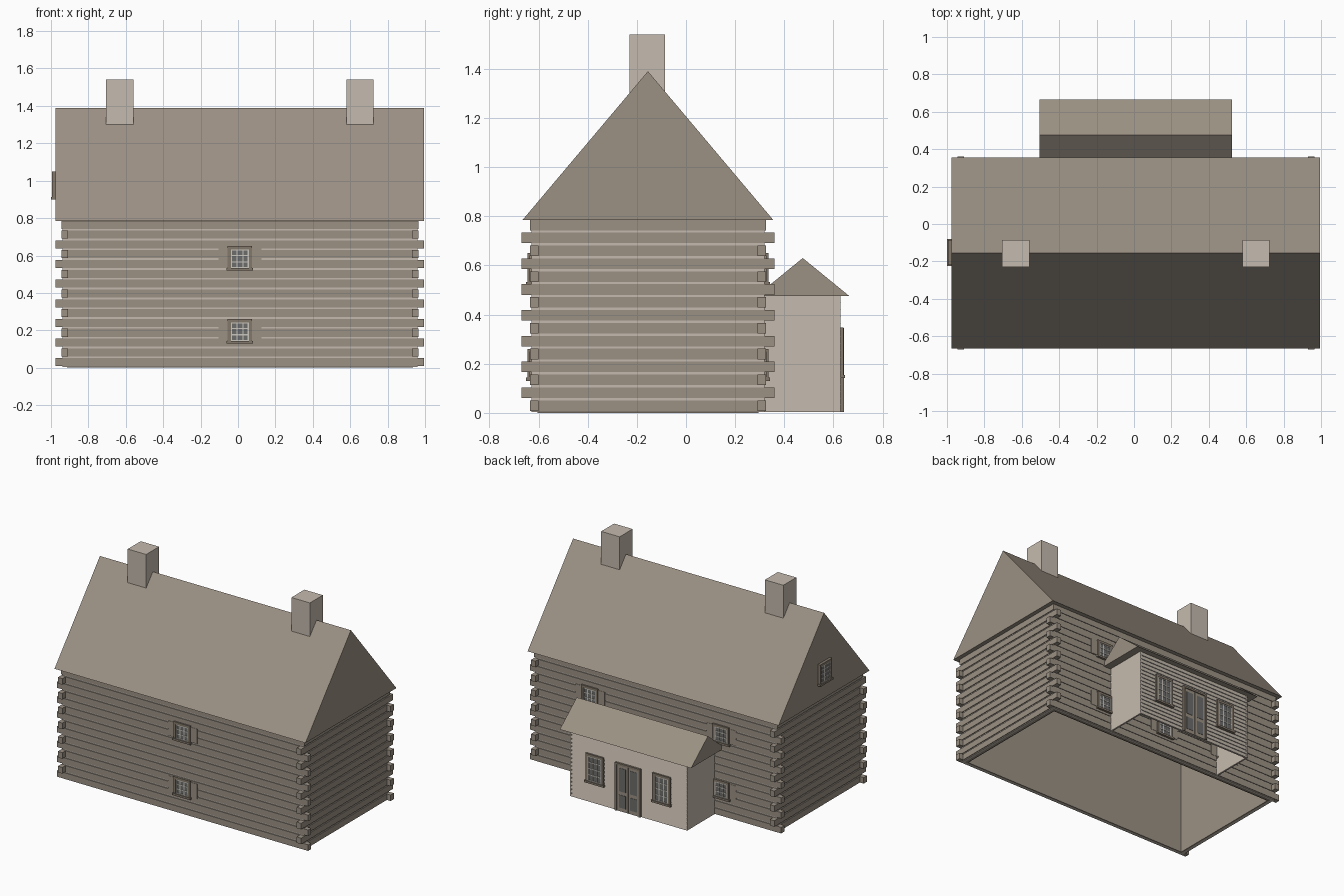
import bpy, bmesh
from math import pi
from itertools import product

cube = bpy.data.objects.get("Cube")
if cube:
    bpy.data.objects.remove(cube)


def material(name, r, g, b):
    m = bpy.data.materials.new(name)
    m.use_nodes = True
    m.diffuse_color = (r, g, b, 1)
    m.node_tree.nodes["Principled BSDF"].inputs["Base Color"].default_value = (r, g, b, 1)
    return m


WOOD = material("weathered wood", 0.33, 0.283, 0.231)
PALE = material("pale plaster", 0.56, 0.495, 0.425)
TRIM = material("dark trim", 0.23, 0.19, 0.148)
GLASS = material("grey glass", 0.15, 0.15, 0.147)
BAR = material("light glazing bars", 0.6, 0.57, 0.52)

CX, CY = 0.01, -0.155      # centre of the main house
WX, WY = 0.955, 0.48       # half size of the log walls
LOG, PITCH, EAVE = 0.035, 0.0525, 0.785


def finish(name, bm, mats, loc=(0, 0, 0), rot=0):
    bmesh.ops.recalc_face_normals(bm, faces=bm.faces)
    mesh = bpy.data.meshes.new(name)
    bm.to_mesh(mesh)
    bm.free()
    for m in mats:
        mesh.materials.append(m)
    ob = bpy.data.objects.new(name, mesh)
    ob.location = loc
    ob.rotation_euler.z = rot
    bpy.context.collection.objects.link(ob)
    return ob


def boxes(name, parts, loc=(0, 0, 0), rot=0):
    """One object from boxes given as (x0, x1, y0, y1, z0, z1, material)."""
    bm = bmesh.new()
    mats = []
    for x0, x1, y0, y1, z0, z1, mat in parts:
        if mat not in mats:
            mats.append(mat)
        v = [bm.verts.new(p) for p in product((x0, x1), (y0, y1), (z0, z1))]
        for q in ((0, 1, 3, 2), (4, 6, 7, 5), (0, 4, 5, 1),
                  (2, 3, 7, 6), (0, 2, 6, 4), (1, 5, 7, 3)):
            bm.faces.new([v[i] for i in q]).material_index = mats.index(mat)
    return finish(name, bm, mats, loc, rot)


def prism(name, profile, x0, x1, mat):
    """Extrude a (y, z) outline along x."""
    bm = bmesh.new()
    face = bm.faces.new([bm.verts.new((x0, y, z)) for y, z in profile])
    new = bmesh.ops.extrude_face_region(bm, geom=[face])["geom"]
    verts = [e for e in new if isinstance(e, bmesh.types.BMVert)]
    bmesh.ops.translate(bm, verts=verts, vec=(x1 - x0, 0, 0))
    return finish(name, bm, [mat])


def ring(hx, hy, t, z0, z1, mat):
    """Four slabs around a rectangle."""
    return [(-hx, hx, -hy, t - hy, z0, z1, mat), (-hx, hx, hy - t, hy, z0, z1, mat),
            (-hx, t - hx, t - hy, hy - t, z0, z1, mat),
            (hx - t, hx, t - hy, hy - t, z0, z1, mat)]


# Log walls: alternate rows run past the corners
long_logs, side_logs = [], []
for i in range(15):
    z0 = 0.008 + i * PITCH
    z1 = z0 + 0.043
    if i == 14:
        hx, hy = WX, WY - LOG
    elif i % 2 == 0:
        hx, hy = WX + 0.03, WY - LOG
    else:
        hx, hy = WX - LOG, WY + 0.035
    for s in (-1, 1):
        ya, yb = sorted((s * WY, s * (WY - LOG)))
        xa, xb = sorted((s * WX, s * (WX - LOG)))
        long_logs.append((-hx, hx, ya, yb, z0, z1, WOOD))
        side_logs.append((xa, xb, -hy, hy, z0, z1, WOOD))
boxes("front_and_back_logs", long_logs, (CX, CY, 0))
boxes("side_logs", side_logs, (CX, CY, 0))
boxes("chinking", ring(WX - 0.006, WY - 0.006, 0.025, 0.004, EAVE, PALE), (CX, CY, 0))
boxes("inner_walls", ring(WX - 0.03, WY - 0.03, 0.01, 0, EAVE, WOOD), (CX, CY, 0))

# Main roof and chimneys
prism("main_roof", [(CY - 0.51, EAVE), (CY + 0.51, EAVE), (CY, 1.39)],
      CX - 0.985, CX + 0.985, WOOD)
for side, x in (("right", -0.6325), ("left", 0.6525)):
    boxes(side + "_chimney", [(-0.0725, 0.0725, -0.0725, 0.0725, 1.25, 1.54, PALE)],
          (x, CY - 0.002, 0))


def window(name, w, h, loc, rot=0, rows=3, backing=False):
    """Sash window facing -y, with its sill at the origin height."""
    f, hw = 0.017, w / 2
    parts = [(-hw, f - hw, -0.01, 0.01, 0, h, TRIM), (hw - f, hw, -0.01, 0.01, 0, h, TRIM),
             (f - hw, hw - f, -0.01, 0.01, h - f, h, TRIM),
             (-hw - 0.006, hw + 0.006, -0.016, 0.01, -0.006, 0.008, TRIM),
             (f - hw, hw - f, -0.004, 0.01, 0.008, h - f, GLASS)]
    x0, z0 = f - hw, 0.008
    dx, dz = (w - 2 * f) / 3, (h - f - z0) / rows
    b = 0.003
    for i in range(4):
        x = min(max(x0 + i * dx, x0 + b), -x0 - b)
        parts.append((x - b, x + b, -0.0075, 0, z0, h - f, BAR))
    for j in range(rows + 1):
        z = min(max(z0 + j * dz, z0 + b), h - f - b)
        parts.append((x0, -x0, -0.007, 0, z - b, z + b, BAR))
    if backing:
        parts.append((-0.115, 0.115, -0.002, 0.01, 0.01, h - 0.01, WOOD))
    boxes(name, parts, loc, rot)


# House windows
for level, z in (("lower", 0.135), ("upper", 0.525)):
    window("front_" + level + "_window", 0.13, 0.125, (CX, CY - WY, z), backing=True)
    for side, s in (("right", -1), ("left", 1)):
        window("back_" + level + "_" + side + "_window", 0.13, 0.125,
               (CX + s * 0.515, CY + WY, z), pi, backing=True)
window("back_lower_middle_window", 0.13, 0.125, (CX, CY + WY, 0.135), pi, backing=True)
window("gable_window", 0.133, 0.145, (-0.984, CY + 0.002, 0.905), -pi / 2, rows=4)

# Back porch: open below, plain sides, lapped boards on the outer wall
PX, PY, PZ = 0.46, 0.63, 0.475
boxes("porch_side_walls", [(CX + a, CX + b, 0.315, PY - 0.002, 0.004, PZ, PALE)
                           for a, b in ((-PX, 0.012 - PX), (PX - 0.012, PX))])
boards = 17
step = (PZ - 0.004) / boards
outline = [(PY - 0.014, PZ), (PY - 0.014, 0.004)]
for i in range(boards):
    outline += [(PY, 0.004 + i * step), (PY - 0.006, 0.004 + (i + 1) * step)]
prism("porch_siding", outline, CX - PX, CX + PX, PALE)
prism("porch_roof", [(0.285, PZ), (0.665, PZ), (0.475, 0.63)],
      CX - 0.515, CX + 0.515, WOOD)
for side, s in (("right", -1), ("left", 1)):
    window("porch_" + side + "_window", 0.14, 0.2, (CX + s * 0.262, PY, 0.147), pi, rows=4)

# Double door with two glazed panels in each leaf
door = [(-0.1, -0.086, -0.012, 0.01, 0.004, 0.345, TRIM),
        (0.086, 0.1, -0.012, 0.01, 0.004, 0.345, TRIM),
        (-0.086, 0.086, -0.012, 0.01, 0.331, 0.345, TRIM),
        (-0.086, 0.086, -0.005, 0.01, 0.004, 0.331, WOOD),
        (-0.002, 0.002, -0.007, 0, 0.004, 0.331, TRIM)]
for s in (-1, 1):
    for z0, z1 in ((0.03, 0.12), (0.145, 0.31)):
        xa, xb = sorted((s * 0.018, s * 0.07))
        door.append((xa, xb, -0.007, 0, z0, z1, GLASS))
boxes("porch_double_door", door, (CX, PY, 0), pi)
